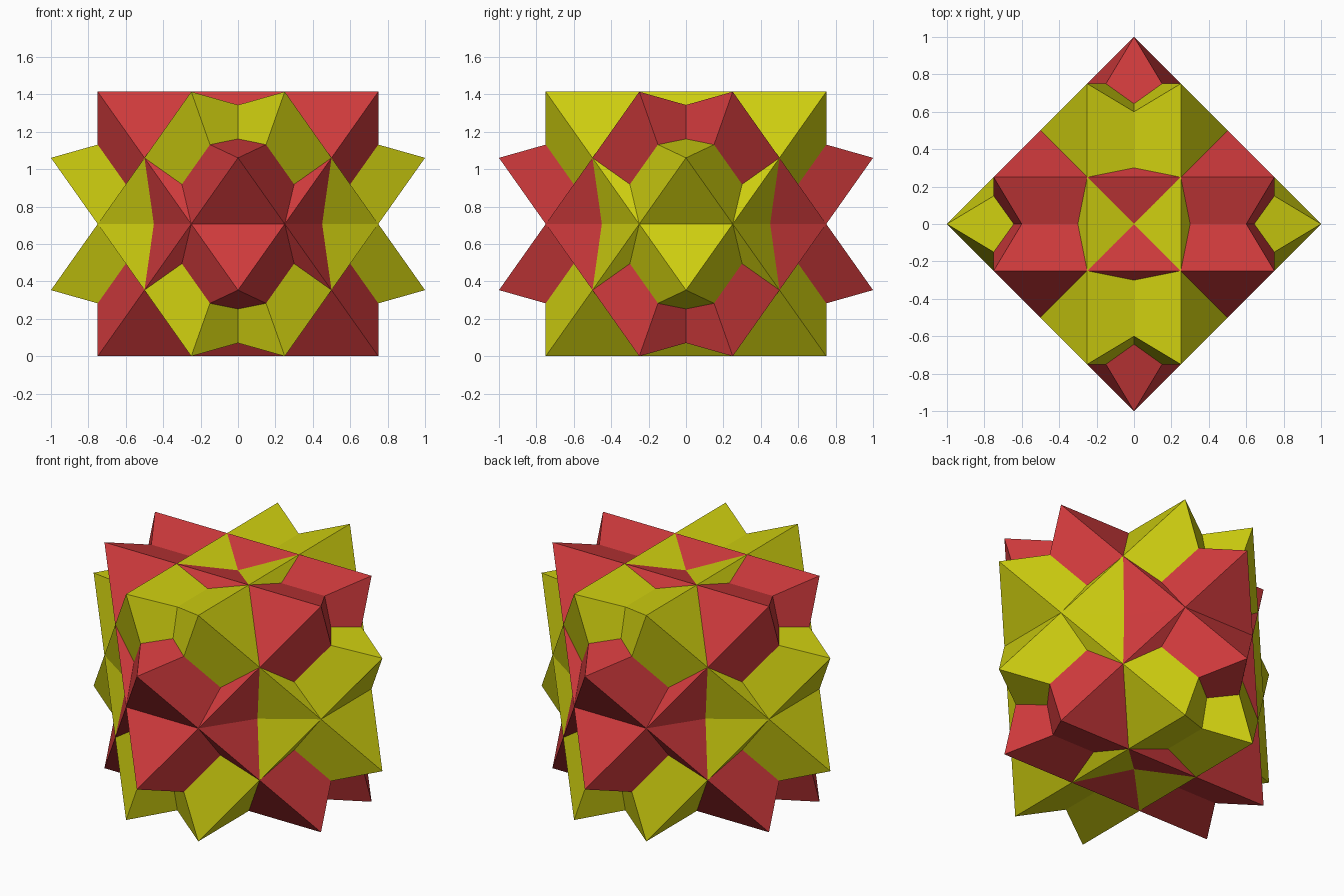
import bpy, bmesh, math
from mathutils import Matrix, Vector

if "Cube" in bpy.data.objects:
    bpy.data.objects.remove(bpy.data.objects["Cube"])

RADIUS = 1.125 ** 0.5        # centre to vertex
CENTRE_Z = 0.5 ** 0.5


def make_material(name, colour):
    mat = bpy.data.materials.new(name)
    mat.diffuse_color = (*colour, 1)
    mat.use_nodes = True
    mat.node_tree.nodes["Principled BSDF"].inputs["Base Color"].default_value = mat.diffuse_color
    return mat


red = make_material("red", (0.62, 0.042, 0.045))
yellow = make_material("yellow", (0.62, 0.62, 0.005))


def octahedron(name, axis, mat):
    """Octahedron given a half turn about one of its face axes."""
    turn = Matrix.Rotation(math.pi, 4, axis) @ Matrix.Rotation(math.pi / 4, 4, 'Z')
    bm = bmesh.new()
    for d in ((1, 0, 0), (0, 1, 0), (0, 0, 1)):
        for s in (1, -1):
            bm.verts.new(turn @ (Vector(d) * s * RADIUS))
    bmesh.ops.convex_hull(bm, input=bm.verts)
    bmesh.ops.recalc_face_normals(bm, faces=bm.faces)
    mesh = bpy.data.meshes.new(name)
    bm.to_mesh(mesh)
    bm.free()
    mesh.materials.append(mat)
    ob = bpy.data.objects.new(name, mesh)
    ob.location.z = CENTRE_Z
    bpy.context.collection.objects.link(ob)


# Two interlocking octahedra of each colour, one per face axis
r2 = math.sqrt(2)
octahedron("yellow_octahedron_right", Vector((r2, 0, 1)), yellow)
octahedron("yellow_octahedron_left", Vector((-r2, 0, 1)), yellow)
octahedron("red_octahedron_back", Vector((0, r2, 1)), red)
octahedron("red_octahedron_front", Vector((0, -r2, 1)), red)
